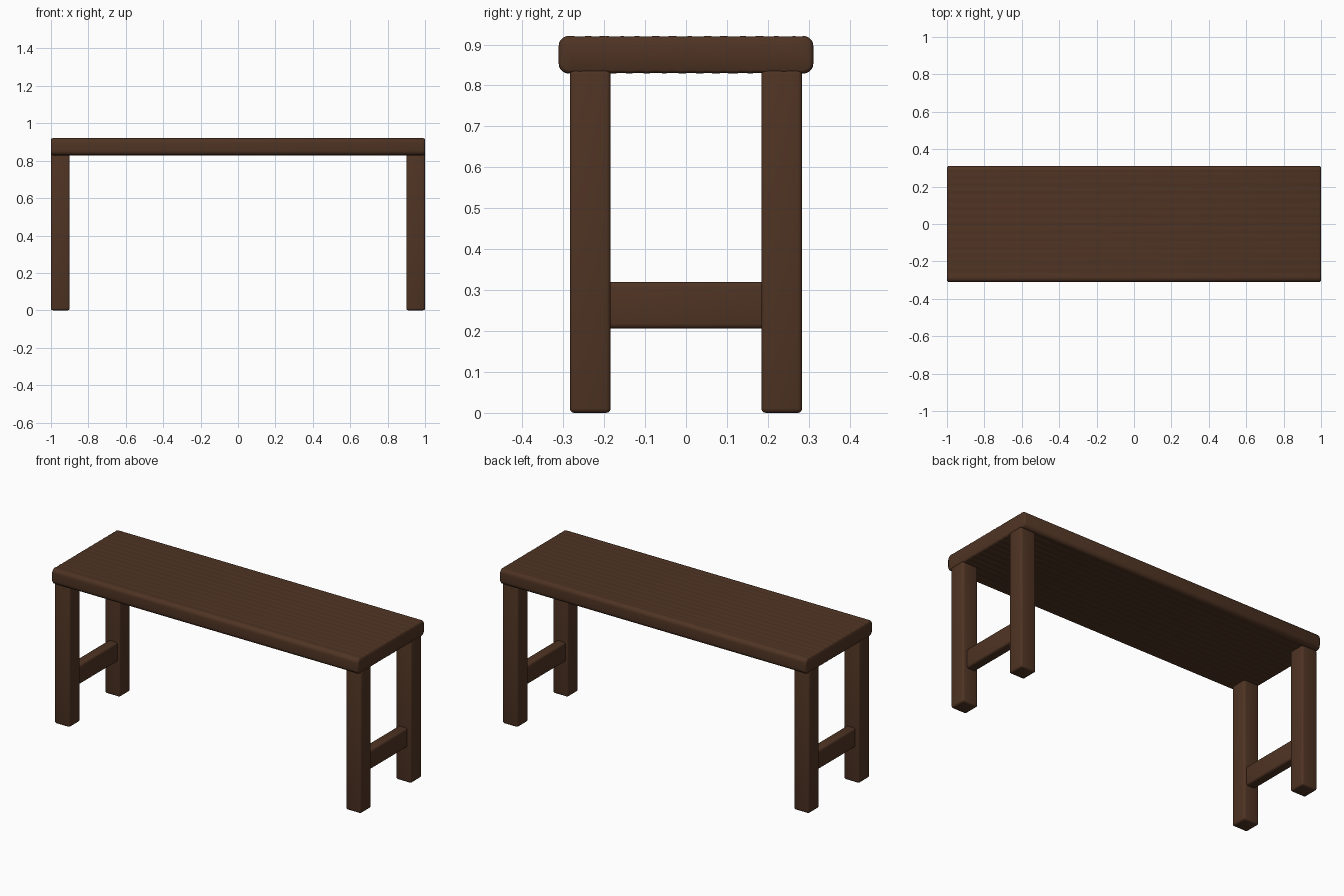
import bpy, bmesh, math, random

random.seed(4)
cube = bpy.data.objects.get("Cube")
if cube:
    bpy.data.objects.remove(cube, do_unlink=True)

wood = bpy.data.materials.new("dark brown wood")
wood.use_nodes = True
colour = (0.078, 0.034, 0.017, 1)
wood.diffuse_color = colour
bsdf = wood.node_tree.nodes["Principled BSDF"]
bsdf.inputs["Base Color"].default_value = colour
bsdf.inputs["Roughness"].default_value = 0.8


def add_object(name, bm):
    bmesh.ops.recalc_face_normals(bm, faces=bm.faces)
    mesh = bpy.data.meshes.new(name)
    bm.to_mesh(mesh)
    bm.free()
    obj = bpy.data.objects.new(name, mesh)
    bpy.context.collection.objects.link(obj)
    mesh.materials.append(wood)
    bpy.ops.object.select_all(action="DESELECT")
    obj.select_set(True)
    bpy.context.view_layer.objects.active = obj
    bpy.ops.object.shade_smooth_by_angle(angle=math.radians(40))
    return obj


def rounded_beam(name, centre, size, radius):
    bm = bmesh.new()
    bmesh.ops.create_cube(bm, size=1)
    for v in bm.verts:
        v.co = [c + a * s for c, a, s in zip(centre, v.co, size)]
    bmesh.ops.bevel(bm, geom=bm.edges[:], offset=radius, segments=3,
                    profile=0.5, affect="EDGES")
    return add_object(name, bm)


# Seat section: rounded corners, shallow wood grain along top and bottom
HALF_Y, HALF_Z, RADIUS, MID_Z = 0.311, 0.046, 0.024, 0.875


def corner(sy, sz, start):
    points = []
    for i in range(6):
        a = math.radians(start + 18 * i)
        points.append((sy * (HALF_Y - RADIUS) + RADIUS * math.cos(a),
                       sz * (HALF_Z - RADIUS) + RADIUS * math.sin(a)))
    return points


def grain(sz, steps=96):
    reach = HALF_Y - RADIUS
    points = []
    for i in range(1, steps):
        y = reach - 2 * reach * i / steps
        ripple = 0.0006 * math.sin(y * 150) + random.uniform(-0.0004, 0.0004)
        points.append((y * sz, sz * (HALF_Z - 0.001 + ripple)))
    return points


profile = (corner(1, 1, 0) + grain(1) + corner(-1, 1, 90)
           + corner(-1, -1, 180) + grain(-1) + corner(1, -1, 270))

# Seat: sweep the section along x, easing in at each end
bm = bmesh.new()
rings = []
for x, inset in ((-1, 0.008), (-0.997, 0.003), (-0.99, 0),
                 (0.99, 0), (0.997, 0.003), (1, 0.008)):
    rings.append([bm.verts.new((x, y * (1 - inset / HALF_Y),
                                MID_Z + z * (1 - inset / HALF_Z)))
                  for y, z in profile])
for a, b in zip(rings, rings[1:]):
    for i in range(len(profile)):
        j = (i + 1) % len(profile)
        bm.faces.new((a[i], a[j], b[j], b[i]))
bm.faces.new(rings[0])
bm.faces.new(rings[-1])
add_object("seat", bm)

# Legs and the low rail joining each end pair
for side, sx in (("left", 1), ("right", -1)):
    for end, sy in (("front", -1), ("back", 1)):
        rounded_beam(f"{end}_{side}_leg", (sx * 0.95, sy * 0.234, 0.42),
                     (0.1, 0.1, 0.84), 0.011)
    rounded_beam(f"{side}_rail", (sx * 0.945, 0, 0.263),
                 (0.06, 0.4, 0.114), 0.012)
